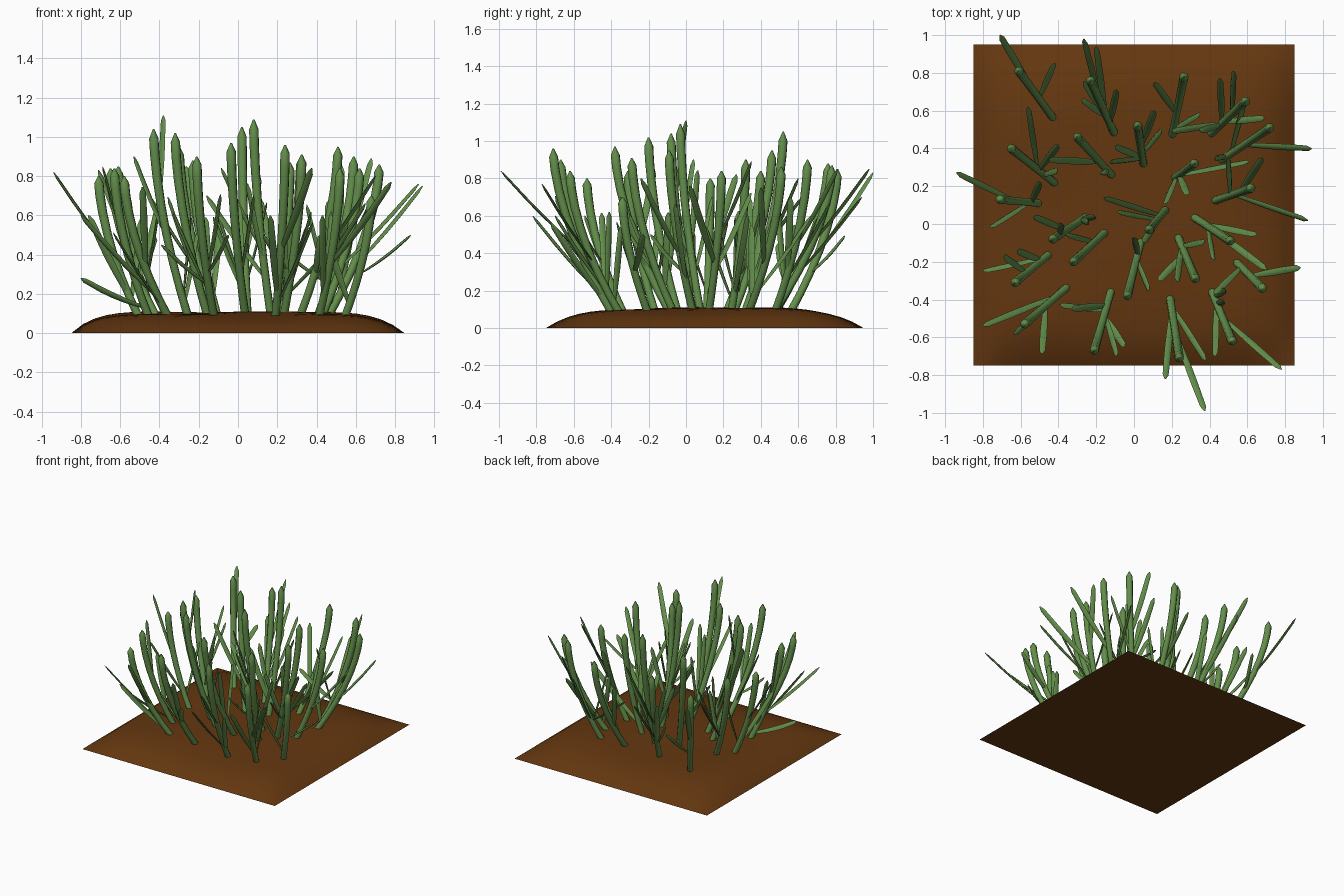
import bpy, bmesh, random
from math import sin, cos, pi
from mathutils import Vector

if "Cube" in bpy.data.objects:
    bpy.data.objects.remove(bpy.data.objects["Cube"])

random.seed(7)


def material(name, rgb):
    m = bpy.data.materials.new(name)
    m.diffuse_color = (*rgb, 1)
    m.use_nodes = True
    m.node_tree.nodes["Principled BSDF"].inputs["Base Color"].default_value = m.diffuse_color
    return m


def finish(bm, name, mat):
    bmesh.ops.recalc_face_normals(bm, faces=bm.faces)
    me = bpy.data.meshes.new(name)
    bm.to_mesh(me)
    bm.free()
    ob = bpy.data.objects.new(name, me)
    bpy.context.collection.objects.link(ob)
    me.materials.append(mat)
    bpy.context.view_layer.objects.active = ob
    ob.select_set(True)
    bpy.ops.object.shade_smooth_by_angle(angle=1.1)
    ob.select_set(False)


def loft(bm, points, side, sizes, sides):
    """Skin an elliptical section (half width, half thickness) along points."""
    rings = []
    for i, p in enumerate(points):
        d = (points[min(i + 1, len(points) - 1)] - points[max(i - 1, 0)]).normalized()
        u = (side - d * side.dot(d)).normalized()
        v = d.cross(u)
        a, b = sizes[i]
        rings.append([bm.verts.new(p + u * a * cos(2 * pi * k / sides) + v * b * sin(2 * pi * k / sides))
                      for k in range(sides)])
    for r, s in zip(rings, rings[1:]):
        for k in range(sides):
            n = (k + 1) % sides
            bm.faces.new((r[k], r[n], s[n], s[k]))
    bm.faces.new(rings[0])
    bm.faces.new(rings[-1])


# Soil: low uneven mound with a flat underside
def soil_height(x, y):
    u, v = x / 0.85, (y - 0.1) / 0.85
    bump = 0.105 + 0.007 * sin(5 * x + 1) * cos(6 * y) + 0.010 * v + 0.004 * u
    nx = 8 if u < 0 else 6
    ny = 6 if v < 0 else 4.5
    return max(0, (1 - abs(u) ** nx) * (1 - abs(v) ** ny) * bump)


bm = bmesh.new()
bmesh.ops.create_grid(bm, x_segments=28, y_segments=28, size=0.85)
for v in bm.verts:
    v.co.y += 0.1
    v.co.z = soil_height(v.co.x, v.co.y)
border = [e for e in bm.edges if e.is_boundary]
bmesh.ops.holes_fill(bm, edges=border, sides=0)
finish(bm, "soil_mound", material("soil", (0.127, 0.038, 0.005)))

# Stems: base x, base y, tip x, tip y, tip height
stems = [
    (-.42, .55, -.61, .81, .85), (-.10, .47, -.23, .76, .88), (-.11, .25, -.30, .46, .95),
    (-.41, .21, -.65, .40, .84), (-.50, .11, -.71, .13, .80), (.05, .31, .02, .52, 1.05),
    (.20, .46, .265, .78, .87), (.40, .47, .59, .65, .90), (.45, .33, .72, .51, .86),
    (.21, .24, .32, .32, .90), (.42, .12, .62, .19, .84), (.17, .08, .08, -.03, 1.09),
    (.31, .04, .51, -.09, .95), (.23, -.06, .325, -.29, .91), (.04, -.08, -.035, -.38, .97),
    (-.12, -.35, -.21, -.67, .90), (.19, -.39, .24, -.71, .96), (.41, -.35, .52, -.62, .84),
    (.54, -.20, .68, -.34, .70), (-.35, -.33, -.58, -.53, .80), (-.15, -.04, -.32, -.20, 1.02),
    (-.25, .04, -.43, -.08, 1.04), (-.45, -.16, -.63, -.31, .84)]


def stem_point(s, t):
    f = 1 - (1 - t) ** 1.7
    z0 = 0.07
    return Vector((s[0] + (s[2] - s[0]) * f, s[1] + (s[3] - s[1]) * f, z0 + (s[4] - z0) * t))


green = material("stem_green", (0.125, 0.27, 0.07))
bm = bmesh.new()
ts = [0, .15, .3, .45, .6, .75, .87, .95, 1]
radii = [.022, .021, .021, .022, .023, .024, .025, .025, .004]
for s in stems:
    loft(bm, [stem_point(s, t) for t in ts], Vector((1, 0.3, 0)), [(r, r) for r in radii], 8)
finish(bm, "stems", green)

# Leaves: stem number, tip x, tip y, tip height
leaves = [
    (0, -.71, 1.0, .83), (1, -.265, .98, .85), (1, -.20, .94, .70), (1, -.09, .71, .60),
    (2, -.45, .34, .70), (3, -.56, .62, .70), (4, -.94, .27, .82), (4, -.76, -.02, .60),
    (5, .11, .60, .80), (5, -.10, .41, .60), (6, .35, .58, .55), (7, .53, .81, .85),
    (7, .69, .56, .70), (7, .20, .49, .45), (8, .94, .40, .75), (8, .43, .35, .55),
    (9, .61, .33, .60), (10, .92, .02, .76), (10, .68, .35, .89), (11, -.16, .14, .70),
    (12, .70, -.24, .80), (12, .42, -.19, .50), (13, .13, -.30, .50), (14, .08, -.35, .70),
    (15, -.39, -.43, .45), (15, -.05, -.65, .50), (16, .375, -.99, .84), (16, .165, -.82, .60),
    (17, .78, -.77, .77), (17, .43, -.70, .60), (18, .88, -.23, .50), (19, -.80, -.54, .60),
    (21, -.53, .04, .90), (21, -.38, 0, 1.11), (22, -.69, -.17, .85), (22, -.80, -.25, .28)]
# Smaller leaves low on each stem
for i, s in enumerate(stems):
    for k in range(1 + i % 2):
        p = stem_point(s, random.uniform(.3, .6))
        a, r = random.uniform(0, 2 * pi), random.uniform(.12, .22)
        leaves.append((i, p.x + r * cos(a), p.y + r * sin(a), p.z + random.uniform(.1, .3)))

bm = bmesh.new()
widths = [.55, .75, .9, 1, 1, .85, .2]
for i, x, y, z in leaves:
    s = stems[i]
    drop = .42 if z > .5 else .2
    t = min(.75, max(.08, (z - drop - .07) / (s[4] - .07)))
    a, b = stem_point(s, t), Vector((x, y, z))
    n = len(widths) - 1
    path = []
    for k in range(n + 1):
        q = 0.94 if k == n - 1 else k / n
        path.append(a.lerp(b, q) - Vector((0, 0, .05 * q * (1 - q))))
    d = b - a
    flat = Vector((-d.y, d.x, 0)).normalized()
    twist = random.uniform(-.8, .8)
    side = flat * cos(twist) + d.normalized().cross(flat) * sin(twist)
    loft(bm, path, side, [(.019 * w, .007 * w) for w in widths], 6)
finish(bm, "leaves", green)
